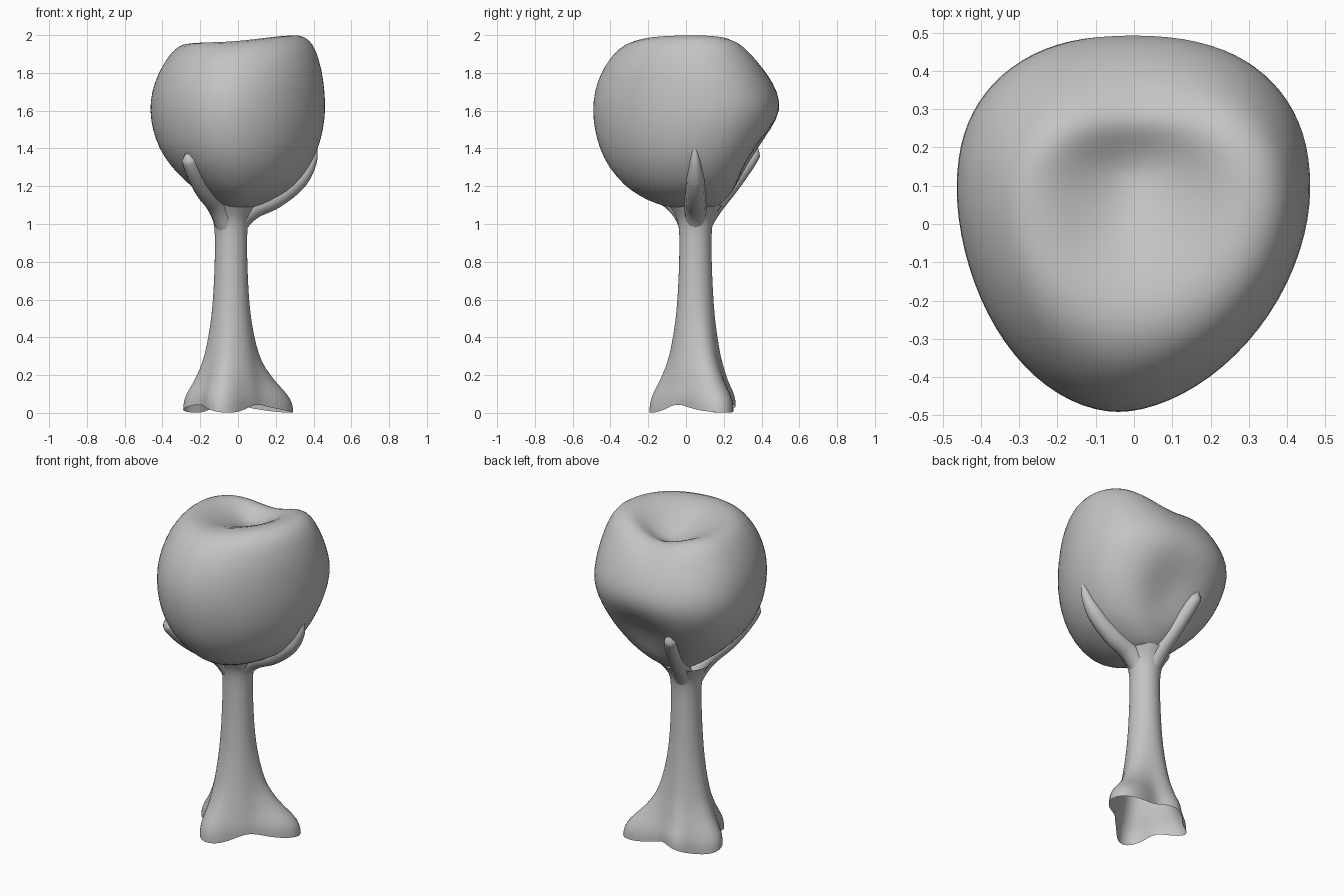
import bpy, math
from math import sin, cos, exp, pi, copysign

if "Cube" in bpy.data.objects:
    bpy.data.objects.remove(bpy.data.objects["Cube"])

gray = bpy.data.materials.new("plain_gray")
gray.diffuse_color = (0.55, 0.55, 0.55, 1)
gray.use_nodes = True
gray.node_tree.nodes["Principled BSDF"].inputs["Base Color"].default_value = gray.diffuse_color
SEG = 40


def finish(ob, subdiv):
    ob.data.materials.append(gray)
    for p in ob.data.polygons:
        p.use_smooth = True
    if subdiv:
        m = ob.modifiers.new("smooth", "SUBSURF")
        m.levels = m.render_levels = subdiv


def loft(name, rings, bottom=None, top=None):
    """Skin a stack of rings (listed bottom to top), optionally closed by pole points."""
    verts = [v for r in rings for v in r]
    faces = []
    for k in range(len(rings) - 1):
        for i in range(SEG):
            j = (i + 1) % SEG
            faces.append((k * SEG + i, k * SEG + j, (k + 1) * SEG + j, (k + 1) * SEG + i))
    for pole, base, flip in ((bottom, 0, True), (top, (len(rings) - 1) * SEG, False)):
        if pole:
            verts.append(pole)
            for i in range(SEG):
                a, b = base + i, base + (i + 1) % SEG
                faces.append((b, a, len(verts) - 1) if flip else (a, b, len(verts) - 1))
    me = bpy.data.meshes.new(name)
    me.from_pydata(verts, [], faces)
    me.update()
    ob = bpy.data.objects.new(name, me)
    bpy.context.collection.objects.link(ob)
    finish(ob, 1)
    return ob


# Crown: height, then left, right, front and back limits of each ring
CROWN = [
    (1.083, -.07, .07, -.04, .13), (1.10, -.12, .13, -.15, .185),
    (1.15, -.185, .225, -.25, .235), (1.20, -.25, .30, -.325, .28),
    (1.30, -.355, .38, -.412, .355), (1.40, -.42, .427, -.46, .415),
    (1.50, -.454, .453, -.486, .468), (1.60, -.469, .465, -.497, .507),
    (1.70, -.459, .461, -.487, .487), (1.80, -.425, .445, -.457, .435),
    (1.88, -.38, .415, -.41, .385), (1.93, -.34, .38, -.36, .345),
    (1.96, -.29, .32, -.29, .30), (1.955, -.23, .25, -.20, .26),
    (1.925, -.165, .18, -.11, .225), (1.89, -.10, .11, -.01, .19),
    (1.865, -.05, .05, .06, .15),
]


def shape_crown(x, y, z):
    # tilt the top, lower its back edge, and press a hollow into the lower back
    w = min(1, max(0, (z - 1.72) / 0.22))
    z += w * (0.08 * x + 0.02 - 0.4 * max(0, -y - .12) ** 2)
    z -= w * 0.075 * exp(-((x - .03) / .2) ** 2 - ((y - .33) / .17) ** 2)
    if y > 0.1:
        y -= 0.07 * exp(-((x - .04) / .17) ** 2 - ((z - 1.36) / .13) ** 2)
    return (x, y, z)


rings = []
for z, xl, xr, yf, yb in CROWN:
    cx, cy = (xl + xr) / 2, yf + (yb - yf) * 0.59
    ring = []
    for i in range(SEG):
        a = 2 * pi * i / SEG
        c, s = cos(a), sin(a)
        e = 2 / 2.3 if s > 0 else 2 / 1.84
        x = cx + (xr - xl) / 2 * copysign(abs(c) ** e, c)
        dy = copysign(abs(s) ** e, s)
        y = cy + dy * (yb - cy if s > 0 else cy - yf)
        x -= 0.04 * max(0, -dy) ** 2 * min(1, (xr - xl) / 0.8)
        ring.append(shape_crown(x, y, z))
    rings.append(ring)
loft("crown", rings, bottom=(0, .05, 1.08), top=shape_crown(0, .11, 1.858))

# Trunk: height, round radius, strength of the root lobes
TRUNK = [
    (0.0, .165, 1), (.05, .165, .98), (.10, .16, .84), (.15, .153, .60), (.20, .145, .40),
    (.27, .132, .21), (.35, .12, .11), (.5, .101, .03), (.65, .092, 0), (.8, .086, 0),
    (.95, .084, 0), (1.01, .092, 0), (1.05, .108, 0), (1.10, .14, 0),
]
# Root lobes: angle in degrees, reach, spread in radians
LOBES = [(25, .20, .5), (170, .095, .5), (254, .09, .5), (110, .06, .45)]


def lobe_sum(a):
    total = 0
    for deg, reach, spread in LOBES:
        d = (a - math.radians(deg) + pi) % (2 * pi) - pi
        total += reach * exp(-(d / spread) ** 2)
    return total


rings = []
for z, r0, w in TRUNK:
    ring = []
    for i in range(SEG):
        a = 2 * pi * i / SEG
        r = r0 + w * lobe_sum(a)
        lift = 0.022 * (1 + sin(3 * a + 3.3)) * max(0, 1 - z / 0.15)   # wavy hem
        ring.append((-.037 + r * cos(a), .05 + r * sin(a), z + lift))
    rings.append(ring)
loft("trunk", rings)


# Branches cradling the crown: x, y, z, radius along each path
def branch(name, pts):
    cu = bpy.data.curves.new(name, "CURVE")
    cu.dimensions = "3D"
    cu.bevel_depth = 1
    cu.bevel_resolution = 4
    cu.resolution_u = 8
    cu.use_fill_caps = True
    sp = cu.splines.new("BEZIER")
    sp.bezier_points.add(len(pts) - 1)
    for bp, (x, y, z, r) in zip(sp.bezier_points, pts):
        bp.co = (x, y, z)
        bp.radius = r
        bp.handle_left_type = bp.handle_right_type = "AUTO"
    ob = bpy.data.objects.new(name, cu)
    bpy.context.collection.objects.link(ob)
    bpy.ops.object.select_all(action="DESELECT")
    ob.select_set(True)
    bpy.context.view_layer.objects.active = ob
    bpy.ops.object.convert(target="MESH")
    finish(bpy.context.object, 0)


branch("right_branch", [(-.04, .05, .96, .06), (.055, .05, 1.07, .06), (.20, .05, 1.14, .055),
                        (.325, .05, 1.235, .047), (.39, .048, 1.33, .028), (.415, .045, 1.42, .006)])
branch("front_left_branch", [(-.045, .04, .96, .06), (-.105, -.035, 1.09, .055),
                             (-.185, -.165, 1.19, .05), (-.238, -.265, 1.29, .045),
                             (-.258, -.30, 1.34, .04), (-.266, -.31, 1.375, .014)])
branch("back_branch", [(-.04, .055, .96, .06), (-.06, .135, 1.085, .055), (-.095, .235, 1.20, .045),
                       (-.13, .325, 1.32, .041), (-.145, .36, 1.37, .035), (-.15, .372, 1.405, .01)])
